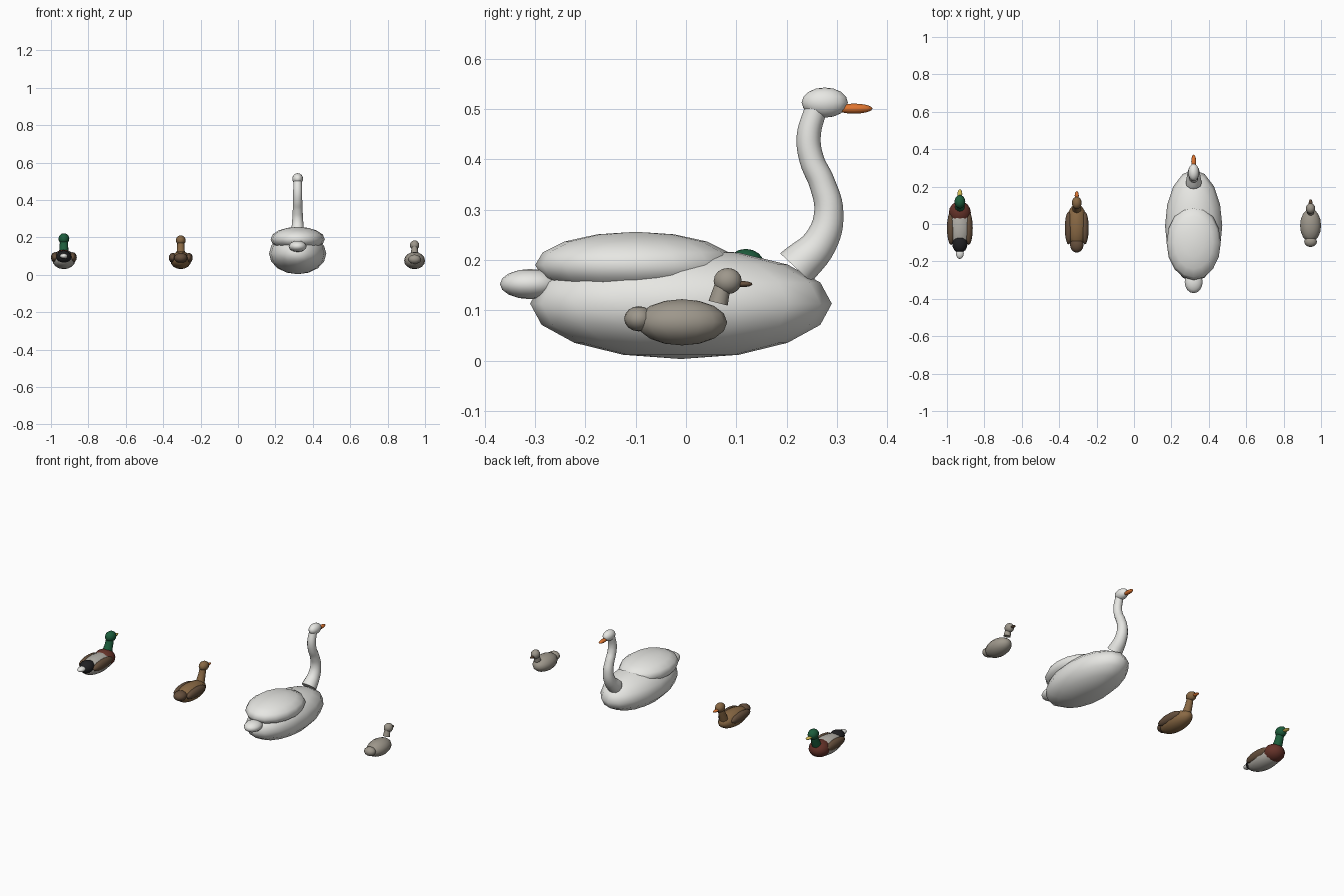
import bpy

if "Cube" in bpy.data.objects:
    bpy.data.objects.remove(bpy.data.objects["Cube"])


def material(name, r, g, b):
    m = bpy.data.materials.new(name)
    m.diffuse_color = (r, g, b, 1)
    m.use_nodes = True
    m.node_tree.nodes["Principled BSDF"].inputs["Base Color"].default_value = m.diffuse_color
    return m


WHITE = material("white_feather", 0.80, 0.80, 0.77)
ORANGE = material("orange_bill", 0.75, 0.18, 0.03)
GREEN = material("green_head", 0.012, 0.11, 0.045)
YELLOW = material("yellow_bill", 0.72, 0.55, 0.10)
MAROON = material("chestnut_breast", 0.13, 0.032, 0.022)
GREY = material("grey_flank", 0.45, 0.43, 0.39)
BLACK = material("black_rump", 0.015, 0.015, 0.017)
BROWN = material("warm_brown", 0.25, 0.14, 0.058)
DARK = material("dark_brown", 0.13, 0.078, 0.045)
DOWN = material("grey_down", 0.34, 0.31, 0.26)


def blob(name, mat, centre, radii, segments=16, rings=8):
    """Smooth ellipsoid."""
    bpy.ops.mesh.primitive_uv_sphere_add(segments=segments, ring_count=rings, radius=1, location=centre)
    o = bpy.context.object
    o.name = name
    o.scale = radii
    bpy.ops.object.transform_apply(location=False, rotation=False, scale=True)
    bpy.ops.object.shade_smooth()
    o.data.materials.append(mat)
    return o


def neck(name, mat, x, points):
    """Tapered tube through (y, z, radius) points."""
    c = bpy.data.curves.new(name, 'CURVE')
    c.dimensions = '3D'
    c.bevel_depth = 1.0
    c.bevel_resolution = 4
    c.resolution_u = 6
    c.use_fill_caps = True
    s = c.splines.new('BEZIER')
    s.bezier_points.add(len(points) - 1)
    for p, (y, z, r) in zip(s.bezier_points, points):
        p.co = (x, y, z)
        p.radius = r
        p.handle_left_type = p.handle_right_type = 'AUTO'
    c.materials.append(mat)
    o = bpy.data.objects.new(name, c)
    bpy.context.collection.objects.link(o)
    bpy.ops.object.select_all(action='DESELECT')
    o.select_set(True)
    bpy.context.view_layer.objects.active = o
    bpy.ops.object.convert(target='MESH')


def wings(name, mat, x, y, z, offset, radii):
    for side, sx in (("left", -1), ("right", 1)):
        blob(f"{name}_{side}_wing", mat, (x + sx * offset, y, z), radii)


# Drake
x = -0.931
blob("drake_body", GREY, (x, -0.01, 0.08), (0.062, 0.13, 0.05))
blob("drake_breast", MAROON, (x, 0.06, 0.086), (0.059, 0.062, 0.048))
blob("drake_rump", BLACK, (x, -0.105, 0.095), (0.041, 0.05, 0.035))
blob("drake_tail", WHITE, (x, -0.157, 0.10), (0.021, 0.03, 0.014))
wings("drake", DARK, x, -0.022, 0.093, 0.047, (0.022, 0.09, 0.028))
neck("drake_neck", GREEN, x, [(0.085, 0.11, 0.027), (0.103, 0.15, 0.023), (0.115, 0.187, 0.021)])
blob("drake_head", GREEN, (x, 0.119, 0.192), (0.029, 0.036, 0.03))
blob("drake_bill", YELLOW, (x, 0.160, 0.185), (0.013, 0.026, 0.007))

# Hen
x = -0.306
blob("hen_body", BROWN, (x, -0.01, 0.078), (0.056, 0.12, 0.048))
blob("hen_tail", DARK, (x, -0.112, 0.09), (0.036, 0.041, 0.027))
wings("hen", DARK, x, -0.022, 0.09, 0.043, (0.021, 0.088, 0.027))
neck("hen_neck", BROWN, x, [(0.078, 0.10, 0.024), (0.095, 0.142, 0.02), (0.106, 0.178, 0.018)])
blob("hen_head", BROWN, (x, 0.113, 0.184), (0.026, 0.033, 0.027))
blob("hen_bill", ORANGE, (x, 0.152, 0.178), (0.011, 0.024, 0.007))

# Swan
x = 0.319
blob("swan_body", WHITE, (x, -0.01, 0.113), (0.153, 0.30, 0.11))
blob("swan_folded_wings", WHITE, (x, -0.10, 0.19), (0.145, 0.20, 0.066))
blob("swan_tail", WHITE, (x, -0.31, 0.152), (0.048, 0.06, 0.03))
neck("swan_neck", WHITE, x, [
    (0.2185, 0.184, 0.0425), (0.268, 0.237, 0.034), (0.284, 0.295, 0.029),
    (0.271, 0.352, 0.026), (0.25, 0.40, 0.0245), (0.244, 0.445, 0.024), (0.258, 0.50, 0.022)])
blob("swan_head", WHITE, (x, 0.276, 0.513), (0.029, 0.046, 0.03))
blob("swan_bill", ORANGE, (x, 0.334, 0.501), (0.013, 0.037, 0.010))

# Chick
x = 0.944
blob("chick_body", DOWN, (x, -0.008, 0.076), (0.056, 0.09, 0.046))
blob("chick_tail", DOWN, (x, -0.094, 0.083), (0.034, 0.029, 0.025))
neck("chick_neck", DOWN, x, [(0.064, 0.114, 0.0195), (0.073, 0.150, 0.016)])
blob("chick_head", DOWN, (x, 0.083, 0.158), (0.025, 0.028, 0.026))
blob("chick_bill", DARK, (x, 0.113, 0.152), (0.010, 0.019, 0.006))
